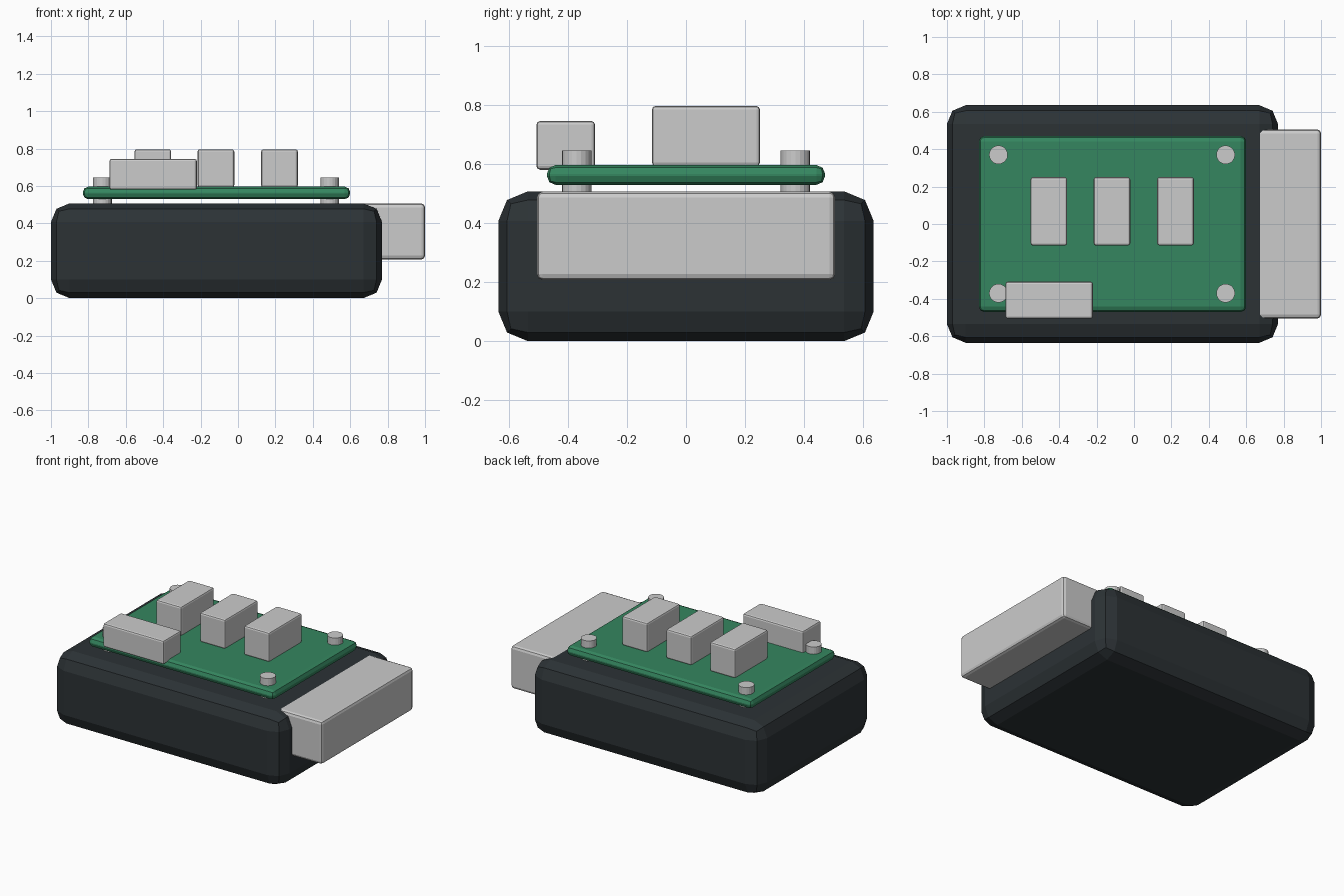
import bpy
from mathutils import Vector

if "Cube" in bpy.data.objects:
    bpy.data.objects.remove(bpy.data.objects["Cube"])


def material(name, color):
    m = bpy.data.materials.new(name)
    m.diffuse_color = color
    m.use_nodes = True
    m.node_tree.nodes["Principled BSDF"].inputs["Base Color"].default_value = m.diffuse_color
    return m


dark = material("dark_casing", (0.025, 0.032, 0.036, 1))
green = material("board_green", (0.035, 0.24, 0.115, 1))


def box(name, lo, hi, bevel, segments, mat=None):
    """Bevelled box between two opposite corners."""
    lo, hi = Vector(lo), Vector(hi)
    bpy.ops.mesh.primitive_cube_add(size=1, location=(lo + hi) / 2)
    ob = bpy.context.object
    ob.name = name
    ob.scale = hi - lo
    bpy.ops.object.transform_apply(location=False, rotation=False, scale=True)
    mod = ob.modifiers.new("Bevel", "BEVEL")
    mod.width = bevel
    mod.segments = segments
    mod.limit_method = 'NONE'
    if mat:
        ob.data.materials.append(mat)
    return ob


# Main casing
box("casing", (-1, -0.635, 0), (0.77, 0.635, 0.507), 0.1, 2, dark)

# Large plug set into the right side of the casing
box("side_plug", (0.54, -0.505, 0.207), (1, 0.505, 0.506), 0.02, 2)

# Circuit board raised above the casing
box("circuit_board", (-0.83, -0.471, 0.529), (0.6, 0.471, 0.596), 0.03, 2, green)

# Row of chips
for i, x in enumerate((-0.455, -0.118, 0.222)):
    box(f"chip_{i + 1}", (x - 0.098, -0.115, 0.592), (x + 0.098, 0.25, 0.796), 0.012, 2)

# Connector overhanging the front edge of the board
box("front_connector", (-0.687, -0.506, 0.58), (-0.22, -0.308, 0.745), 0.012, 2)

# Corner standoffs through the board
for x, side in ((-0.725, "left"), (0.49, "right")):
    for y, end in ((-0.37, "front"), (0.37, "back")):
        bpy.ops.mesh.primitive_cylinder_add(vertices=20, radius=0.05, depth=0.156,
                                            location=(x, y, 0.568))
        bpy.context.object.name = f"standoff_{end}_{side}"
